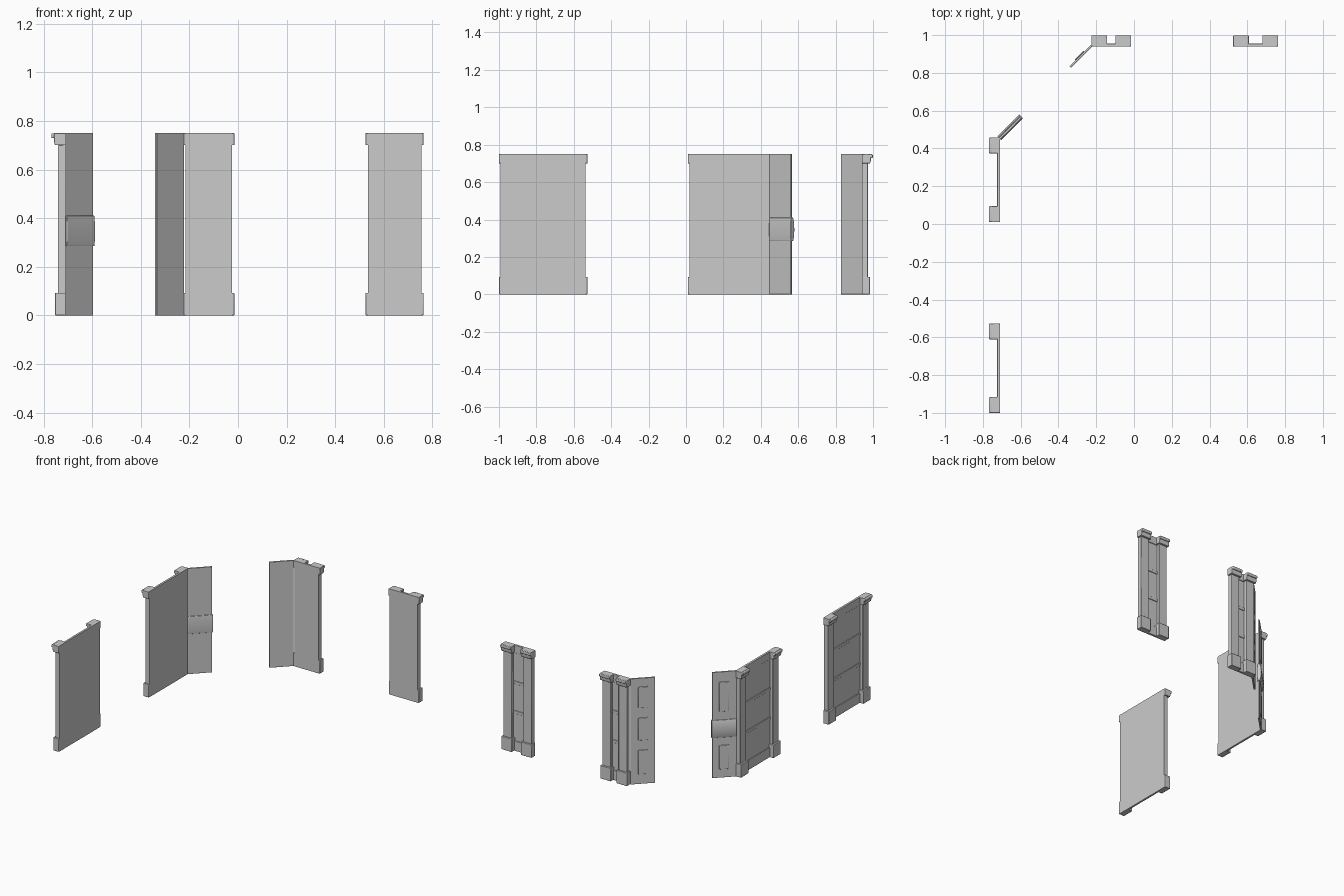
import bpy, bmesh
from mathutils import Vector

if "Cube" in bpy.data.objects:
    bpy.data.objects.remove(bpy.data.objects["Cube"])

Z = Vector((0, 0, 1))


class Wall:
    """Local frame: u runs along the wall, w points outward."""
    def __init__(self, name, origin, u, w):
        self.name, self.o = name, Vector((*origin, 0))
        self.u, self.w = Vector((*u, 0)).normalized(), Vector((*w, 0)).normalized()

    def prism(self, part, profile, u0, u1, bevel=0.0, seg=2):
        """Extrude a (w, z) profile along u."""
        bm = bmesh.new()
        ends = [[bm.verts.new(self.o + self.u * u + self.w * w + Z * z) for w, z in profile]
                for u in (u0, u1)]
        n = len(profile)
        bm.faces.new(ends[0])
        bm.faces.new(ends[1][::-1])
        for i in range(n):
            j = (i + 1) % n
            bm.faces.new((ends[0][i], ends[1][i], ends[1][j], ends[0][j]))
        bmesh.ops.recalc_face_normals(bm, faces=bm.faces)
        me = bpy.data.meshes.new(self.name + "_" + part)
        bm.to_mesh(me)
        bm.free()
        ob = bpy.data.objects.new(me.name, me)
        bpy.context.collection.objects.link(ob)
        if bevel:
            m = ob.modifiers.new("soft_edges", 'BEVEL')
            m.width, m.segments = bevel, seg
        return ob

    def box(self, part, u0, u1, w0, w1, z0, z1, bevel=0.0, seg=2):
        return self.prism(part, [(w0, z0), (w1, z0), (w1, z1), (w0, z1)], u0, u1, bevel, seg)


def post(wall, part, u0, u1):
    # plinth, shaft, raised shaft face, capital with outer moulding
    wall.box(part + "_plinth", u0, u1, 0, .044, 0, .093, .003)
    wall.box(part + "_shaft", u0 + .009, u1 - .009, 0, .032, .09, .70, .002)
    wall.prism(part + "_capital", [(0, .70), (.044, .70), (.048, .715), (.048, .75), (0, .75)],
               u0, u1, .002)
    wall.box(part + "_moulding", u0, u1, .044, .059, .729, .749, .005, 3)


def panel(name, origin, u, w, length, post_w):
    wall = Wall(name, origin, u, w)
    wall.box("sheet", .009, length - .009, 0, .010, 0, .75)
    post(wall, "near_post", 0, post_w)
    post(wall, "far_post", length - post_w, length)
    a, b = post_w - .01, length - post_w + .01
    # rails dividing the outer face into three fields
    for i, (z0, z1) in enumerate([(0, .07), (.265, .285), (.475, .495), (.695, .75)]):
        wall.box(f"rail_{i}", a, b, .008, .015, z0, z1, .002)


def wing(name, origin, u, w, fields):
    wall = Wall(name, origin, u, w)
    wall.box("leaf", 0, .16, 0, .011, 0, .75, .001)
    for i, (z0, z1) in enumerate(fields):
        wall.box(f"raised_field_{i}", .05, .115, .009, .016, z0, z1, .003)
    return wall


# side walls and back walls
panel("side_front", (-.709, -1.0), (0, 1), (-1, 0), .473, .084)
panel("side_back", (-.709, .01), (0, 1), (-1, 0), .448, .084)
panel("back_left", (-.225, .94), (1, 0), (0, 1), .21, .083)
panel("back_right", (.525, .94), (1, 0), (0, 1), .238, .083)

# angled wings
side = wing("side_wing", (-.709, .447), (1, 1), (-1, 1), [(.47, .68), (.06, .23)])
wing("back_wing", (-.221, .941), (-1, -1), (-1, 1), [(.54, .69), (.31, .47), (.07, .24)])

# bulged band around the side wing
side.prism("band", [(-.003, .285), (.014, .285), (.021, .31), (.023, .345), (.021, .385),
                    (.014, .41), (-.003, .41), (-.006, .38), (-.006, .31)], .002, .165, .002)

for ob in bpy.context.collection.objects:
    ob.select_set(True)
    bpy.context.view_layer.objects.active = ob
bpy.ops.object.shade_smooth_by_angle()
